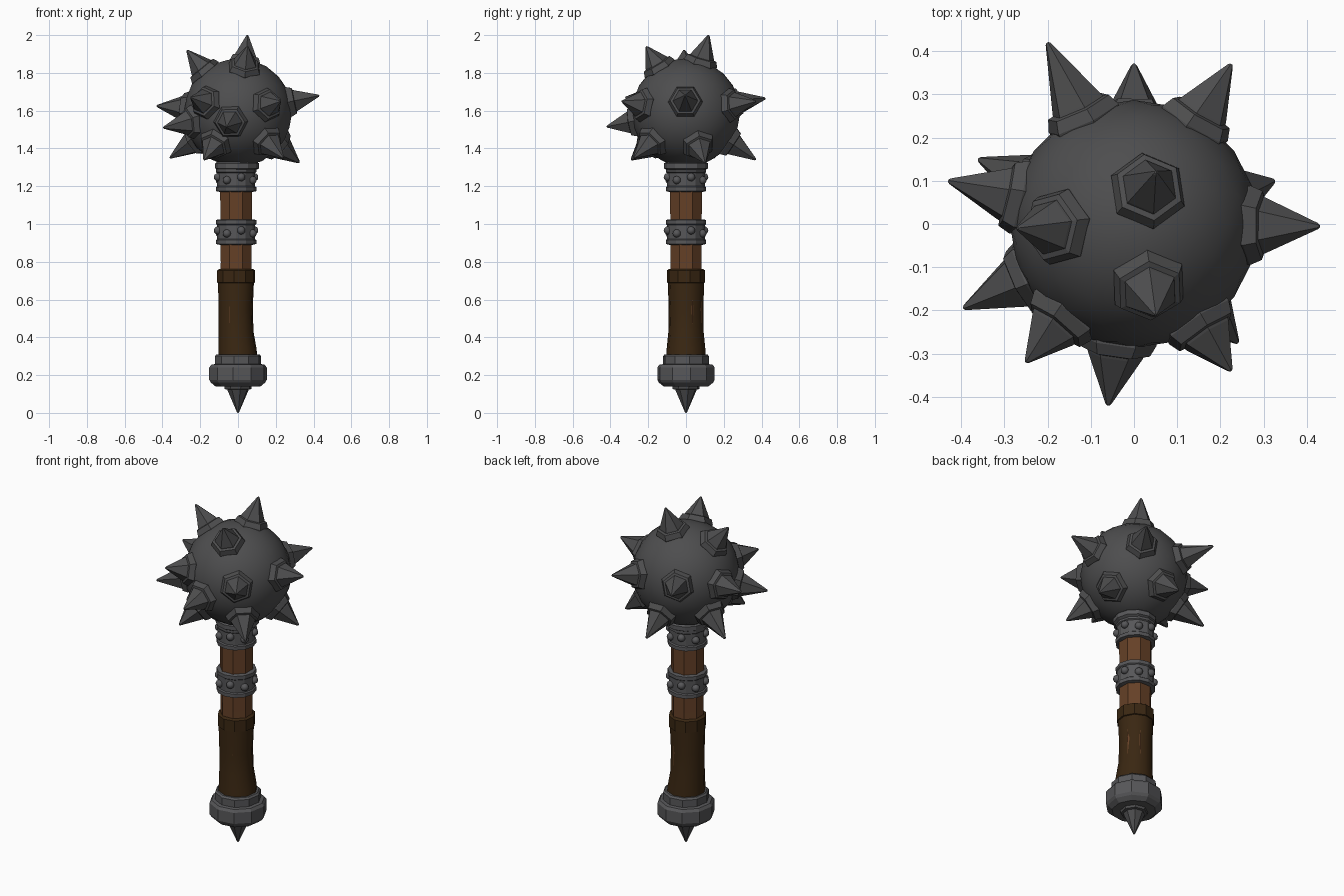
import bpy, bmesh, math
from mathutils import Vector

if "Cube" in bpy.data.objects:
    bpy.data.objects.remove(bpy.data.objects["Cube"])

def material(name, rgb):
    m = bpy.data.materials.new(name)
    m.diffuse_color = (*rgb, 1)
    m.use_nodes = True
    m.node_tree.nodes["Principled BSDF"].inputs["Base Color"].default_value = m.diffuse_color
    return m

IRON = material("dark iron", (0.075, 0.075, 0.077))
STEEL = material("band steel", (0.095, 0.095, 0.1))
WOOD = material("brown wood", (0.13, 0.052, 0.02))
LEATHER = material("dark leather", (0.042, 0.02, 0.006))

def finish(bm, name, mat, smooth=None):
    bmesh.ops.recalc_face_normals(bm, faces=bm.faces)
    me = bpy.data.meshes.new(name)
    bm.to_mesh(me)
    bm.free()
    me.materials.append(mat)
    ob = bpy.data.objects.new(name, me)
    bpy.context.collection.objects.link(ob)
    if smooth:
        bpy.ops.object.select_all(action='DESELECT')
        ob.select_set(True)
        bpy.context.view_layer.objects.active = ob
        bpy.ops.object.shade_smooth_by_angle(angle=math.radians(smooth))
    return ob

def lathe(name, mat, profile, sides, turn=0.0, smooth=None):
    """Closed faceted solid from (radius, height, x offset) rings."""
    bm = bmesh.new()
    rings = []
    for r, z, *off in profile:
        ox = off[0] if off else 0
        rings.append([bm.verts.new((ox + r * math.cos(turn + math.tau * i / sides),
                                    r * math.sin(turn + math.tau * i / sides), z))
                      for i in range(sides)])
    for a, b in zip(rings, rings[1:]):
        for i in range(sides):
            j = (i + 1) % sides
            bm.faces.new((a[i], a[j], b[j], b[i]))
    bm.faces.new(rings[0][::-1])
    bm.faces.new(rings[-1])
    return finish(bm, name, mat, smooth)

# ball head
CENTRE = Vector((0, 0, 1.59))
bm = bmesh.new()
bmesh.ops.create_icosphere(bm, subdivisions=3, radius=0.287)
bmesh.ops.translate(bm, verts=bm.verts, vec=CENTRE)
finish(bm, "ball_head", IRON, 40)

# spikes with hexagonal collars, given by their tips
TIPS = [(0.05, 0.12, 2.0), (-0.27, -0.01, 1.92), (0.05, -0.21, 1.94),
        (0.43, -0.005, 1.68), (-0.43, 0.1, 1.625), (-0.395, -0.195, 1.51),
        (-0.36, 0.15, 1.35), (0.325, 0.1, 1.325), (-0.18, -0.29, 1.34),
        (0.24, -0.275, 1.35), (-0.25, -0.32, 1.67), (0.225, -0.34, 1.65),
        (-0.06, -0.42, 1.515), (-0.2, 0.42, 1.665), (0.225, 0.37, 1.65),
        (0.0, 0.37, 1.34)]
for n, tip in enumerate(TIPS):
    d = Vector(tip) - CENTRE
    ob = lathe(f"spike_{n + 1}", IRON,
               [(0.085, 0.24), (0.092, 0.275), (0.08, 0.303), (0.066, 0.306),
                (0.064, 0.312), (0.007, d.length - 0.004), (0.003, d.length)], 6, n * 0.7)
    ob.location = CENTRE
    ob.rotation_mode = 'QUATERNION'
    ob.rotation_quaternion = d.to_track_quat('Z', 'Y')

# wooden shaft and leather grip
OX = -0.01
lathe("wood_shaft", WOOD, [(0.09, 0.28, OX), (0.088, 0.8, OX), (0.093, 1.36, OX)], 8, math.pi / 8)
lathe("leather_grip", LEATHER,
      [(0.106, 0.28, 0), (0.103, 0.34, -0.003), (0.094, 0.43, -0.01), (0.092, 0.55, -0.012),
       (0.097, 0.69, -0.011), (0.097, 0.74, -0.011)], 10, 0.2, 40)
lathe("leather_grip_band", LEATHER,
      [(0.09, 0.685, OX), (0.102, 0.69, OX), (0.102, 0.755, OX), (0.09, 0.762, OX)], 10, 0.2)

# metal bands with studs
def studs(name, z, count, radius):
    bm = bmesh.new()
    for i in range(count):
        a = math.tau * (i + 0.35) / count
        new = bmesh.ops.create_icosphere(bm, subdivisions=2, radius=0.022)["verts"]
        bmesh.ops.translate(bm, verts=new, vec=(OX + radius * math.cos(a),
                            radius * math.sin(a), z + 0.008 * (-1) ** i))
    finish(bm, name, STEEL, 60)

def band(name, z0, z1):
    lathe(name, STEEL, [(0.088, z0, OX), (0.107, z0 + 0.004, OX), (0.107, z0 + 0.025, OX),
                        (0.1, z0 + 0.03, OX), (0.101, z1 - 0.03, OX), (0.107, z1 - 0.025, OX),
                        (0.107, z1 - 0.004, OX), (0.088, z1, OX)], 12)

band("middle_band", 0.89, 1.025)
studs("middle_band_studs", 0.958, 8, 0.1)
band("upper_band", 1.17, 1.3)
studs("upper_band_studs", 1.24, 8, 0.1)
lathe("neck_rim", STEEL, [(0.1, 1.285, -0.005), (0.117, 1.295, -0.005),
                          (0.117, 1.32, -0.005), (0.1, 1.335, -0.005)], 12)

# pommel and bottom spike
lathe("pommel", STEEL,
      [(0.12, 0.14), (0.145, 0.16), (0.154, 0.175), (0.154, 0.24), (0.143, 0.255),
       (0.124, 0.258), (0.124, 0.3), (0.115, 0.31)], 10, 0.15)
lathe("pommel_spike", IRON,
      [(0.003, 0.0), (0.007, 0.006), (0.056, 0.118), (0.058, 0.123),
       (0.072, 0.126), (0.076, 0.15)], 8, 0.2)
